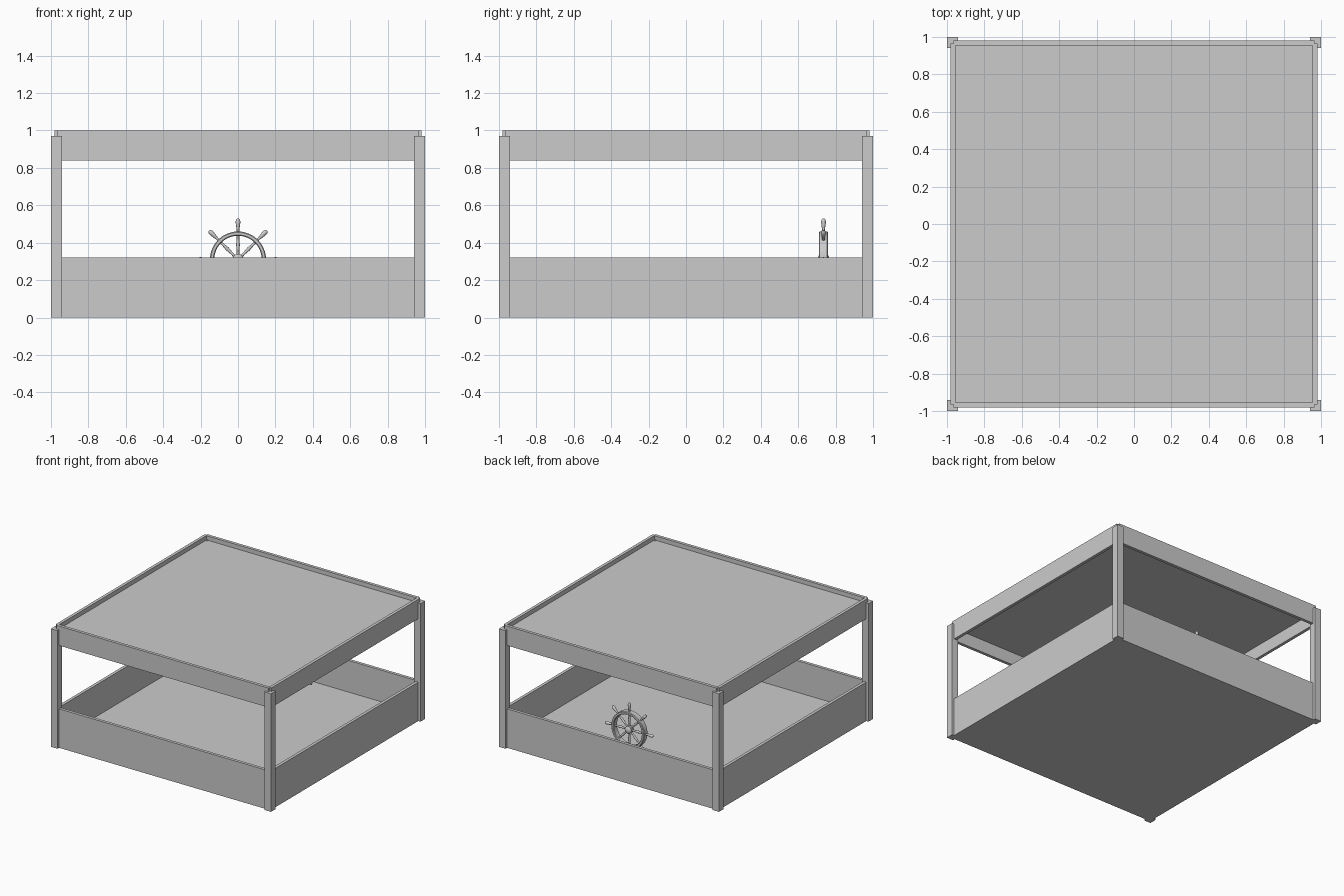
import bpy, bmesh, math
from mathutils import Matrix, Vector

if "Cube" in bpy.data.objects:
    bpy.data.objects.remove(bpy.data.objects["Cube"])

grey = bpy.data.materials.new("plain_grey")
grey.diffuse_color = (0.6, 0.6, 0.6, 1)
grey.use_nodes = True
grey.node_tree.nodes["Principled BSDF"].inputs["Base Color"].default_value = grey.diffuse_color


def finish(name, bm, smooth=False):
    bmesh.ops.recalc_face_normals(bm, faces=bm.faces)
    me = bpy.data.meshes.new(name)
    bm.to_mesh(me)
    bm.free()
    me.materials.append(grey)
    ob = bpy.data.objects.new(name, me)
    bpy.context.collection.objects.link(ob)
    if smooth:
        bpy.ops.object.select_all(action='DESELECT')
        ob.select_set(True)
        bpy.context.view_layer.objects.active = ob
        bpy.ops.object.shade_smooth_by_angle(angle=math.radians(40))
    return ob


def box(name, x0, x1, y0, y1, z0, z1):
    bm = bmesh.new()
    m = Matrix.Translation(((x0 + x1) / 2, (y0 + y1) / 2, (z0 + z1) / 2))
    m = m @ Matrix.Diagonal((x1 - x0, y1 - y0, z1 - z0, 1))
    bmesh.ops.create_cube(bm, size=1, matrix=m)
    return finish(name, bm)


def lathe(name, profile, matrix, steps, closed=False):
    """Spin (radius, height) points around local z, then place with matrix."""
    bm = bmesh.new()
    rings = [[bm.verts.new(matrix @ Vector((r * math.cos(a), r * math.sin(a), h)))
              for a in (2 * math.pi * i / steps for i in range(steps))] for r, h in profile]
    pairs = list(zip(rings, rings[1:]))
    if closed:
        pairs.append((rings[-1], rings[0]))
    else:
        bm.faces.new(rings[0])
        bm.faces.new(rings[-1])
    for a, b in pairs:
        for i in range(steps):
            j = (i + 1) % steps
            bm.faces.new((a[i], a[j], b[j], b[i]))
    return finish(name, bm, True)


# Corner posts
for sx, nx in ((-1, "left"), (1, "right")):
    for sy, ny in ((-1, "front"), (1, "back")):
        xs, ys = sorted((sx, sx * 0.94)), sorted((sy, sy * 0.94))
        box(f"{ny}_{nx}_post", *xs, *ys, 0, 0.97)

# Low walls and roof frame boards, slotted into the posts
IN, OUT, END = 0.955, 0.98, 0.965
for part, z0, z1 in (("wall", 0, 0.32), ("roof_board", 0.84, 1.0)):
    for s, n in ((-1, "front"), (1, "back")):
        box(f"{n}_{part}", -END, END, *sorted((s * IN, s * OUT)), z0, z1)
    for s, n in ((-1, "left"), (1, "right")):
        box(f"{n}_{part}", *sorted((s * IN, s * OUT)), -END, END, z0, z1)

# Floor and roof panels
box("floor", -IN, IN, -IN, IN, 0, 0.06)
box("roof_panel", -IN, IN, -IN, IN, 0.945, 0.965)

# Ship wheel: rim and hub
centre = Matrix.Translation((0, 0.735, 0.31))
facing = centre @ Matrix.Rotation(math.pi / 2, 4, 'X')
rim = [(0.127, -0.02), (0.132, -0.025), (0.145, -0.025), (0.15, -0.02),
       (0.15, 0.02), (0.145, 0.025), (0.132, 0.025), (0.127, 0.02)]
lathe("wheel_rim", rim, facing, 48, True)
lathe("wheel_hub", [(0.01, -0.03), (0.022, -0.026), (0.03, -0.018), (0.03, 0.018),
                    (0.022, 0.026), (0.01, 0.03)], facing, 24)

# Eight turned spokes with handles
spoke = [(0.008, 0.02), (0.007, 0.05), (0.010, 0.08), (0.007, 0.11), (0.008, 0.135),
         (0.007, 0.16), (0.009, 0.17), (0.013, 0.20), (0.011, 0.212), (0.004, 0.219)]
for k in range(8):
    lathe(f"wheel_spoke_{k + 1}", spoke,
          centre @ Matrix.Rotation(k * math.pi / 4, 4, 'Y'), 12)
